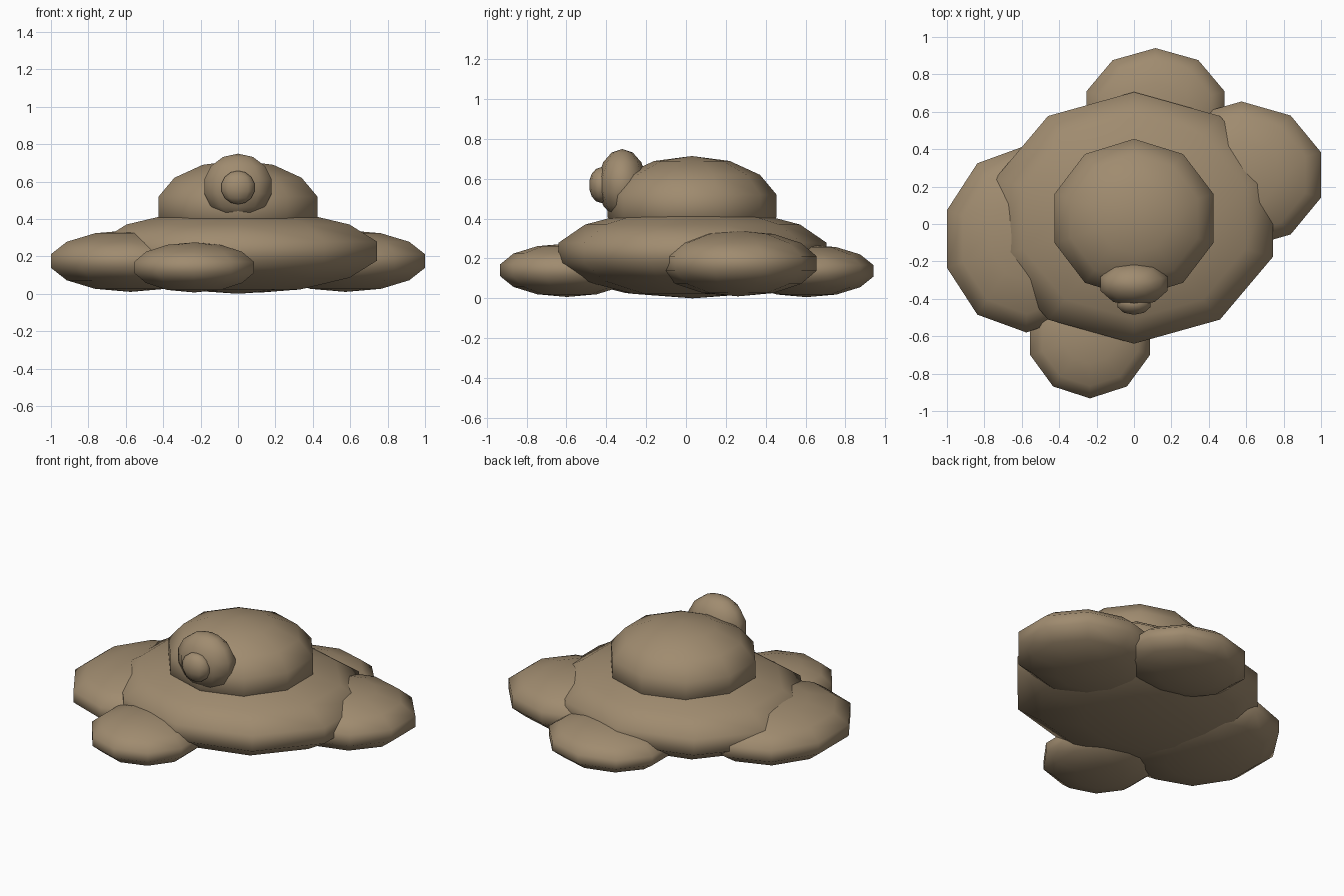
import bpy
import bmesh
from mathutils import Matrix

if "Cube" in bpy.data.objects:
    bpy.data.objects.remove(bpy.data.objects["Cube"])

brown = bpy.data.materials.new("earth brown")
brown.diffuse_color = (0.35, 0.26, 0.16, 1)
brown.use_nodes = True
brown.node_tree.nodes["Principled BSDF"].inputs["Base Color"].default_value = brown.diffuse_color


def blob(name, centre, radii):
    """Smooth low-poly ellipsoid: ten sides, seven bands."""
    bm = bmesh.new()
    bmesh.ops.create_uvsphere(bm, u_segments=10, v_segments=7, radius=1)
    bm.transform(Matrix.Translation(centre) @ Matrix.Diagonal((*radii, 1)))
    for face in bm.faces:
        face.smooth = True
    mesh = bpy.data.meshes.new(name)
    bm.to_mesh(mesh)
    bm.free()
    mesh.materials.append(brown)
    bpy.context.collection.objects.link(bpy.data.objects.new(name, mesh))


# Wide base with a dome on top
blob("base_mound", (0, 0.033, 0.228), (0.802, 0.69, 0.228))
blob("dome", (0, 0.03, 0.464), (0.458, 0.436, 0.25))

# Four lobes spreading out on the ground
blob("right_lobe", (0.575, 0.262, 0.175), (0.458, 0.403, 0.165))
blob("left_lobe", (-0.575, -0.08, 0.175), (0.458, 0.513, 0.165))
blob("back_lobe", (0.115, 0.605, 0.138), (0.399, 0.344, 0.132))
blob("front_lobe", (-0.235, -0.597, 0.141), (0.345, 0.344, 0.134))

# Knob and its tip on the front of the dome
blob("front_knob", (0, -0.32, 0.574), (0.194, 0.122, 0.175))
blob("knob_tip", (0, -0.425, 0.568), (0.096, 0.062, 0.09))
